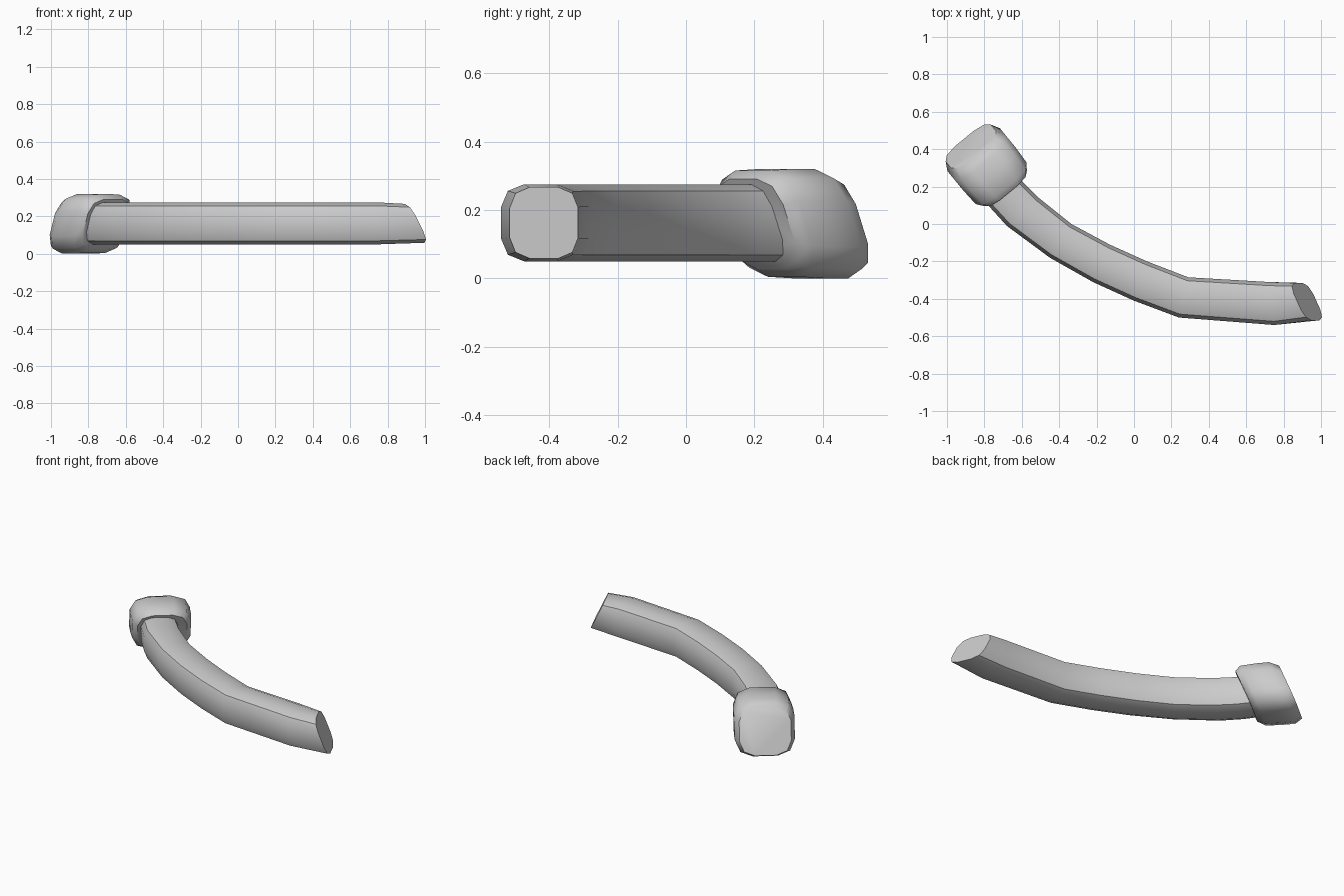
import bpy, bmesh, math
from mathutils import Vector

if "Cube" in bpy.data.objects:
    bpy.data.objects.remove(bpy.data.objects["Cube"])

# Rounded-square cross-section with 12 sides
Q = [(1, .42), (.83, .83), (.42, 1)]
SECTION = (Q + [(-a, b) for a, b in reversed(Q)]
           + [(-a, -b) for a, b in Q] + [(a, -b) for a, b in reversed(Q)])


def ring(center, half, h, lean=Vector((0, 0, 0))):
    """Section around center; half = sideways half-width vector, lean = shift per unit of height."""
    return [center + half * a + (Vector((0, 0, 1)) - lean) * (h * b) for a, b in SECTION]


def loft(name, rings, angle):
    bm = bmesh.new()
    rows = [[bm.verts.new(p) for p in r] for r in rings]
    n = len(SECTION)
    for r0, r1 in zip(rows, rows[1:]):
        for i in range(n):
            j = (i + 1) % n
            bm.faces.new((r0[i], r0[j], r1[j], r1[i]))
    bm.faces.new(rows[0])
    bm.faces.new(rows[-1])
    bmesh.ops.recalc_face_normals(bm, faces=bm.faces)
    me = bpy.data.meshes.new(name)
    bm.to_mesh(me)
    bm.free()
    ob = bpy.data.objects.new(name, me)
    bpy.context.collection.objects.link(ob)
    bpy.ops.object.select_all(action='DESELECT')
    ob.select_set(True)
    bpy.context.view_layer.objects.active = ob
    bpy.ops.object.shade_smooth_by_angle(angle=math.radians(angle))
    return ob


# Curved bar: matching points on its inner and outer edge
edges = [((-.70, .36), (-.87, .23)), ((-.60, .23), (-.78, .10)),
         ((-.51, .14), (-.68, -.01)), ((-.335, 0), (-.45, -.18)),
         ((-.13, -.11), (-.22, -.31)), ((.07, -.20), (0, -.41)),
         ((.29, -.285), (.24, -.50)), ((.72, -.31), (.75, -.54)),
         ((.88, -.315), (.97, -.515))]
rings = []
for k, (u, l) in enumerate(edges):
    u, l = Vector((*u, .1625)), Vector((*l, .1625))
    last = k == len(edges) - 1          # slanted end face
    rings.append(ring((u + l) / 2, (u - l) / 2, .104 if last else .1125,
                      Vector((.5 if last else 0, 0, 0))))
loft("curved_bar", rings, 40)

# Leaning head at the left end
along, across = Vector((-.63, .77, 0)), Vector((.77, .63, 0))
center = Vector((-.79, .315, .16))
head = [(-.14, .82), (-.10, .97), (0, 1), (.08, 1), (.13, .86)]
loft("head", [ring(center + along * u, across * .182 * s, .16 * s, along * .4)
              for u, s in head], 50)
